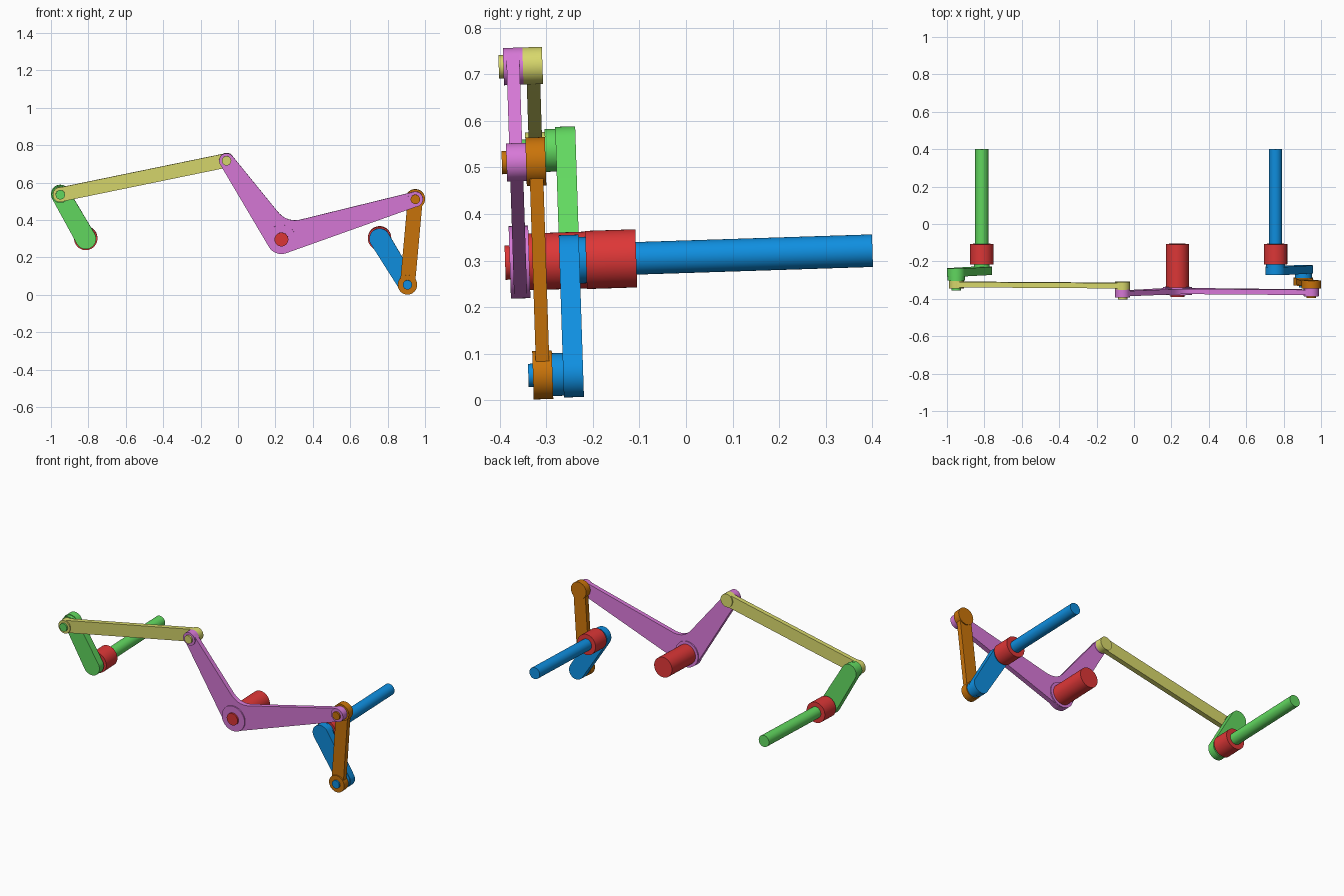
import bpy, bmesh, math
from mathutils import Vector, Matrix

if "Cube" in bpy.data.objects:
    bpy.data.objects.remove(bpy.data.objects["Cube"])

TILT = 0.0325          # whole mechanism leans slightly about x
SEG = 48

# Pivot points (x, height) in the mechanism plane
A = Vector((-0.814, 0.308))   # left shaft
B = Vector((-0.950, 0.546))   # left crank tip
C = Vector((-0.061, 0.729))   # bell crank, left end
D = Vector((0.232, 0.308))    # bell crank, centre
E = Vector((0.948, 0.523))    # bell crank, right end
F = Vector((0.906, 0.064))    # right crank tip
G = Vector((0.757, 0.308))    # right shaft


def material(name, rgb):
    lin = [(c / 255 / 12.92 if c < 11 else ((c / 255 + 0.055) / 1.055) ** 2.4) for c in rgb]
    m = bpy.data.materials.new(name)
    m.diffuse_color = (*lin, 1)
    m.use_nodes = True
    m.node_tree.nodes["Principled BSDF"].inputs["Base Color"].default_value = m.diffuse_color
    return m


RED = material("red", (222, 55, 55))
GREEN = material("green", (98, 217, 96))
YELLOW = material("pale yellow", (216, 216, 108))
PURPLE = material("orchid", (216, 121, 216))
ORANGE = material("orange", (202, 116, 10))
BLUE = material("blue", (15, 143, 224))


def arc(c, r, a0, a1, n=24):
    return [c + Vector((math.cos(a), math.sin(a))) * r
            for a in (a0 + (a1 - a0) * i / n for i in range(n + 1))]


def tangent(p, rp, q, rq):
    """Direction from p to q and the angle of the outer tangent points."""
    d = q - p
    return math.atan2(d.y, d.x), math.acos((rp - rq) / d.length)


def disc(c, r):
    return arc(c, r, 0, 2 * math.pi, SEG)[:-1]


def bar(p, rp, q, rq):
    """Outline of a round-ended, possibly tapered bar."""
    t, f = tangent(p, rp, q, rq)
    return arc(q, rq, t - f, t + f) + arc(p, rp, t + f, t - f + 2 * math.pi)


def bent_bar(p, rp, mid, rm, q, rq, fillet):
    """Outline of two tapered arms meeting at mid with a filleted inner corner."""
    tp, fp = tangent(mid, rm, p, rp)
    tq, fq = tangent(mid, rm, q, rq)
    end_q = arc(q, rq, tq - fq, tq + fq)
    end_p = arc(p, rp, tp - fp, tp + fp)
    centre = arc(mid, rm, tp + fp, tq - fq + 2 * math.pi)
    a, b = end_q[-1], end_p[0]
    da = arc(mid, rm, tq + fq, tq + fq, 1)[0] - a
    db = arc(mid, rm, tp - fp, tp - fp, 1)[0] - b
    s = (b - a).cross(db) / da.cross(db)
    k = a + da * s                                   # sharp inner corner
    k0, k1 = k - da.normalized() * fillet, k - db.normalized() * fillet
    curve = [k0 * (1 - t) ** 2 + k * 2 * t * (1 - t) + k1 * t * t
             for t in (i / 12 for i in range(13))]
    return end_q + curve + end_p + centre


def part(name, mat, *prisms):
    """Object made of outlines extruded along the axis: (outline, front, back)."""
    bm = bmesh.new()
    for outline, v0, v1 in prisms:
        front = [bm.verts.new((p.x, v0, p.y)) for p in outline]
        back = [bm.verts.new((p.x, v1, p.y)) for p in outline]
        bm.faces.new(front)
        bm.faces.new(back[::-1])
        for i in range(len(outline)):
            j = (i + 1) % len(outline)
            bm.faces.new((front[j], front[i], back[i], back[j]))
    bmesh.ops.remove_doubles(bm, verts=bm.verts, dist=1e-6)
    bmesh.ops.recalc_face_normals(bm, faces=bm.faces)
    bm.transform(Matrix.Rotation(TILT, 4, 'X'))
    me = bpy.data.meshes.new(name)
    bm.to_mesh(me)
    bm.free()
    me.materials.append(mat)
    ob = bpy.data.objects.new(name, me)
    bpy.context.collection.objects.link(ob)
    bpy.ops.object.select_all(action='DESELECT')
    ob.select_set(True)
    bpy.context.view_layer.objects.active = ob
    bpy.ops.object.shade_smooth_by_angle(angle=math.radians(30))


# Layers along the axis, front to back
PIN = -0.379
BENT = (-0.369, -0.327)
BENT_ARM = (-0.362, -0.334)
ROD = (-0.327, -0.285)
ROD_ARM = (-0.320, -0.291)
CRANK = (-0.262, -0.219)

# Fixed bearings
part("left_bearing", RED, (disc(A, 0.0625), -0.205, -0.097))
part("right_bearing", RED, (disc(G, 0.0625), -0.205, -0.097))
part("centre_post", RED, (disc(D, 0.061), -0.330, -0.097), (disc(D, 0.037), PIN, -0.32))

# Cranks with long drive shafts and tip pins
for name, mat, hub, hub_spacer, tip in (("left_crank", GREEN, A, 0.042, B),
                                        ("right_crank", BLUE, G, 0.050, F)):
    part(name, mat,
         (bar(hub, 0.055, tip, 0.050), *CRANK),
         (disc(hub, hub_spacer), -0.225, -0.203),
         (disc(hub, 0.035), -0.23, 0.411),
         (disc(tip, 0.046), -0.285, -0.25),
         (disc(tip, 0.025), -0.337, -0.26))

# Long rod from the left crank to the bell crank
part("left_rod", YELLOW,
     (bar(B, 0.038, C, 0.038), *ROD_ARM),
     (disc(B, 0.040), *ROD), (disc(C, 0.040), *ROD),
     (disc(C, 0.025), PIN, -0.31))

# Short rod from the right crank to the bell crank
part("right_rod", ORANGE,
     (bar(E, 0.040, F, 0.040), *ROD_ARM),
     (disc(E, 0.052), *ROD), (disc(F, 0.052), *ROD),
     (disc(E, 0.025), PIN, -0.31))

# Bell crank with bosses at its three pivots
part("bell_crank", PURPLE,
     (bent_bar(C, 0.040, D, 0.078, E, 0.040, 0.08), *BENT_ARM),
     (disc(C, 0.040), *BENT), (disc(D, 0.078), *BENT), (disc(E, 0.041), *BENT))
